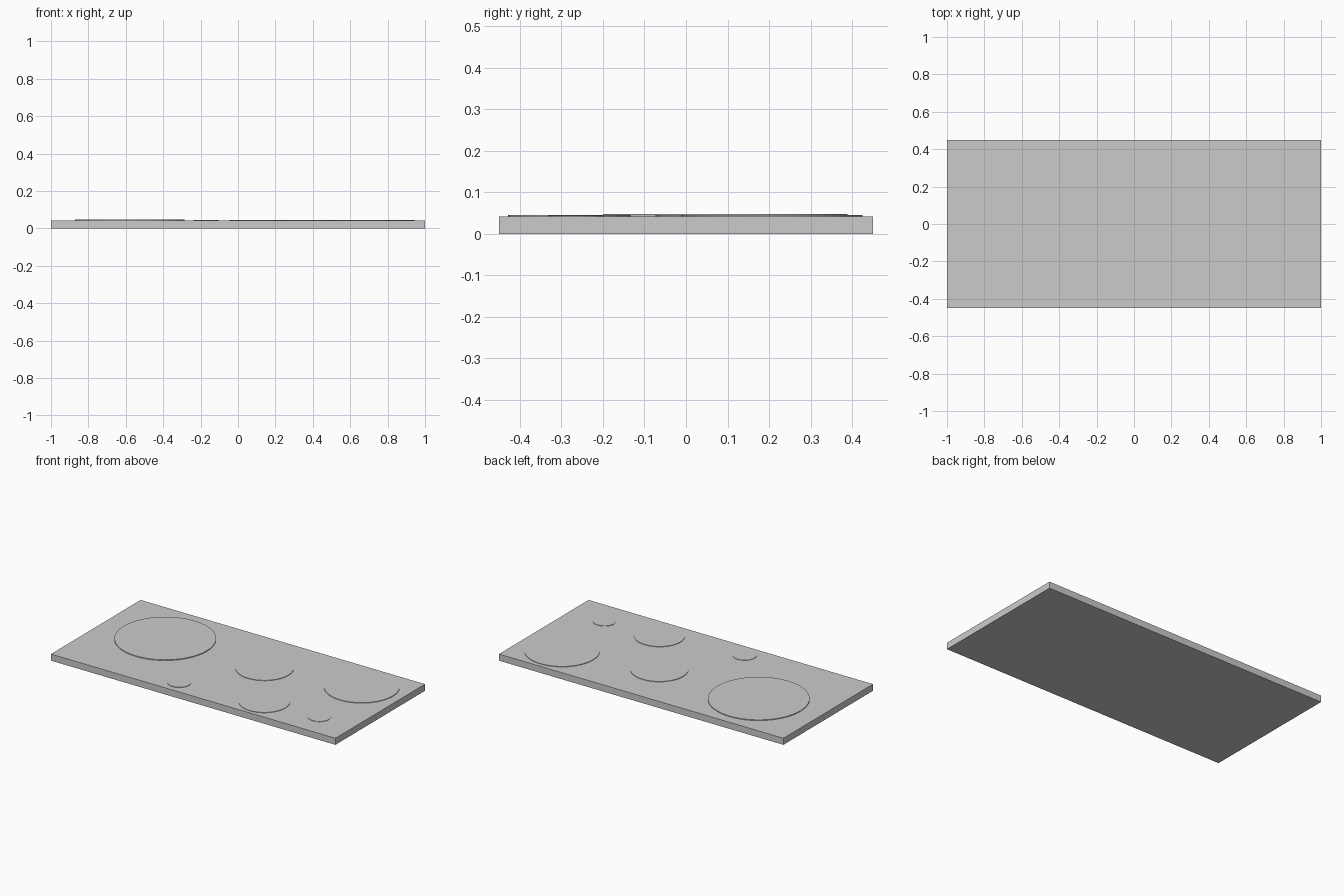
import bpy

if "Cube" in bpy.data.objects:
    bpy.data.objects.remove(bpy.data.objects["Cube"])

TOP = 0.042  # upper face of the slab

# Flat rectangular slab
bpy.ops.mesh.primitive_cube_add(size=1, location=(0, 0, TOP / 2))
slab = bpy.context.object
slab.name = "base_slab"
slab.scale = (2.0, 0.9, TOP)
bpy.ops.object.transform_apply(location=False, rotation=False, scale=True)


def disc(name, x, y, radius, rise):
    """Thin round disc resting on the slab, standing proud by rise."""
    bpy.ops.mesh.primitive_cylinder_add(
        vertices=64, radius=radius, depth=rise, location=(x, y, TOP + rise / 2))
    ob = bpy.context.object
    ob.name = name
    bpy.ops.object.shade_smooth_by_angle()


# Raised discs: x, y, radius, height above the slab
disc("large_disc", -0.578, 0.095, 0.293, 0.0050)
disc("right_disc", 0.726, 0.207, 0.218, 0.0035)
disc("middle_disc", 0.121, 0.094, 0.167, 0.0030)
disc("front_disc", 0.382, -0.281, 0.147, 0.0030)
disc("small_disc_left", -0.171, -0.345, 0.068, 0.0025)
disc("small_disc_right", 0.758, -0.265, 0.067, 0.0025)
